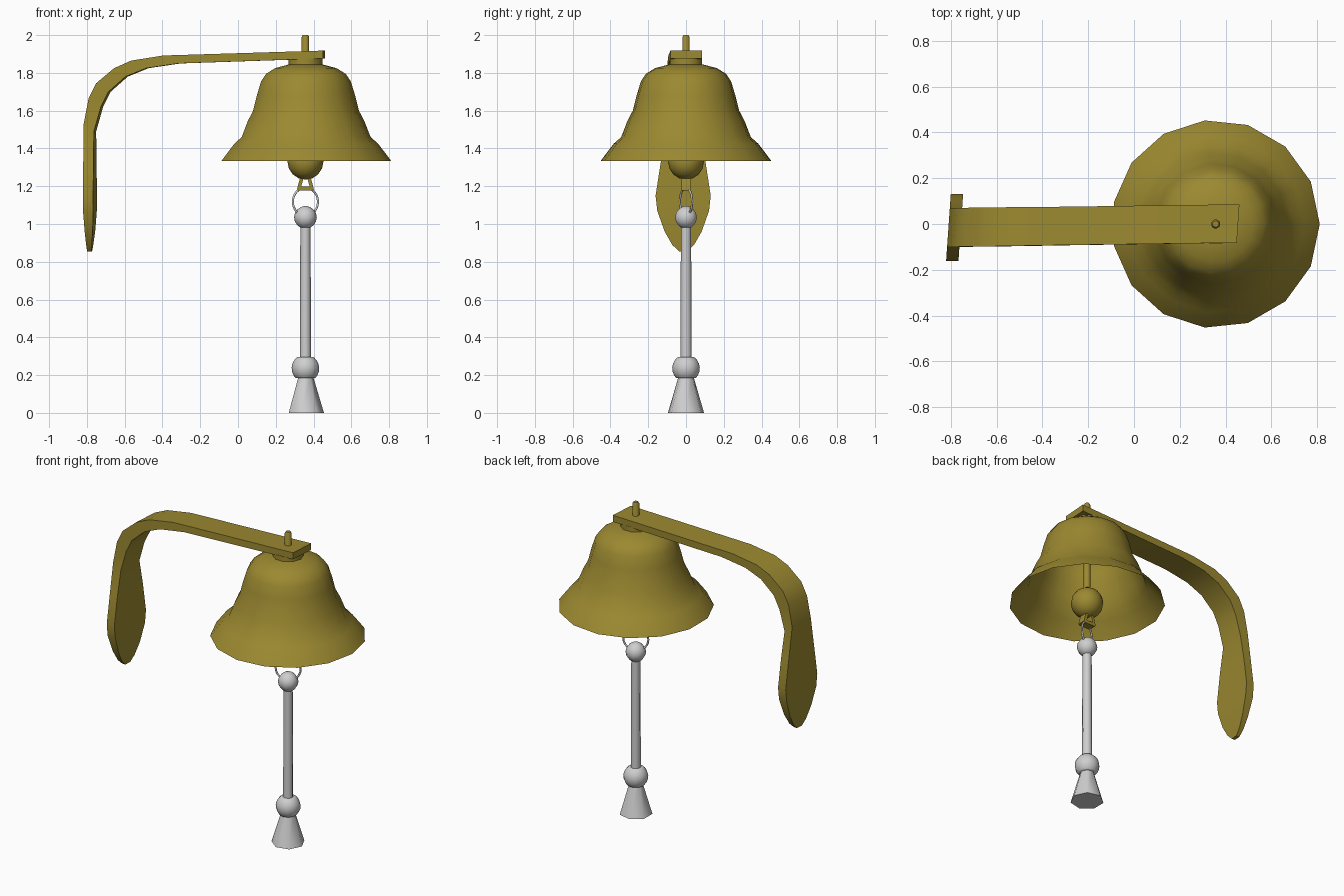
import bpy, bmesh, math
from mathutils import Matrix

if "Cube" in bpy.data.objects:
    bpy.data.objects.remove(bpy.data.objects["Cube"])

CX = 0.357  # axis of the bell and handle


def material(name, rgb):
    m = bpy.data.materials.new(name)
    m.diffuse_color = (*rgb, 1)
    m.use_nodes = True
    m.node_tree.nodes["Principled BSDF"].inputs["Base Color"].default_value = m.diffuse_color
    return m


BRASS = material("olive brass", (0.33, 0.25, 0.03))
STEEL = material("pale grey", (0.62, 0.62, 0.62))


def finish(name, bm, mat, angle=35):
    bmesh.ops.recalc_face_normals(bm, faces=bm.faces)
    me = bpy.data.meshes.new(name)
    bm.to_mesh(me)
    bm.free()
    me.materials.append(mat)
    ob = bpy.data.objects.new(name, me)
    bpy.context.collection.objects.link(ob)
    bpy.ops.object.select_all(action='DESELECT')
    ob.select_set(True)
    bpy.context.view_layer.objects.active = ob
    bpy.ops.object.shade_smooth_by_angle(angle=math.radians(angle))
    return ob


def lathe(name, profile, sides, mat, cap_start=True, cap_end=True, angle=50):
    """Revolve (radius, z) points around the vertical axis at CX."""
    bm = bmesh.new()
    rings = []
    for r, z in profile:
        rings.append([bm.verts.new((CX + r * math.cos(math.tau * i / sides),
                                    r * math.sin(math.tau * i / sides), z))
                      for i in range(sides)])
    for a, b in zip(rings, rings[1:]):
        for i in range(sides):
            j = (i + 1) % sides
            bm.faces.new((a[i], a[j], b[j], b[i]))
    if cap_start:
        bm.faces.new(rings[0])
    if cap_end:
        bm.faces.new(rings[-1])
    return finish(name, bm, mat, angle)


def ball(r, z0, z1, zc, n=8):
    """Profile of a sphere of radius r cut off at z0 and z1."""
    pts = []
    for i in range(n + 1):
        z = z0 + (z1 - z0) * (1 - math.cos(math.pi * i / n)) / 2
        pts.append((math.sqrt(max(r * r - (z - zc) ** 2, 1e-6)), z))
    return pts


# Bell shell, open underneath
lathe("bell", [(0.455, 1.333), (0.385, 1.425), (0.345, 1.46), (0.312, 1.545),
               (0.283, 1.60), (0.263, 1.68), (0.24, 1.755), (0.213, 1.795),
               (0.165, 1.825), (0.085, 1.846)], 15, BRASS, cap_start=False)
# Collar, bolt and clapper hanging below
lathe("collar", [(0.09, 1.838), (0.09, 1.876)], 10, BRASS)
lathe("bolt", [(0.02, 1.38), (0.02, 1.99), (0.014, 2.0)], 10, BRASS)
lathe("clapper", ball(0.095, 1.235, 1.425, 1.33), 16, BRASS)

# Hook under the clapper: two splayed legs and a cross bar
bm = bmesh.new()
for s in (-1, 1):
    g = bmesh.ops.create_cube(bm, size=1, matrix=Matrix.Translation(
        (CX + s * 0.027, 0, 1.215)) @ Matrix.Rotation(-s * 0.25, 4, 'Y')
        @ Matrix.Diagonal((0.018, 0.05, 0.07, 1)))
bmesh.ops.create_cube(bm, size=1, matrix=Matrix.Translation(
    (CX, 0, 1.188)) @ Matrix.Diagonal((0.08, 0.05, 0.02, 1)))
finish("clapper_hook", bm, BRASS)

# Wire ring joining the hook and the handle
bpy.ops.mesh.primitive_torus_add(major_radius=0.074, minor_radius=0.006,
                                 major_segments=24, minor_segments=6,
                                 location=(CX, 0, 1.118),
                                 rotation=(math.pi / 2, 0, math.radians(26)))
ring = bpy.context.object
ring.name = "ring"
ring.data.materials.append(STEEL)
bpy.ops.object.shade_smooth()

# Pull handle
lathe("handle_top_knob", ball(0.06, 0.978, 1.094, 1.035), 10, STEEL)
lathe("handle_shaft", [(0.03, 0.28), (0.027, 0.99)], 8, STEEL)
lathe("handle_lower_knob", ball(0.073, 0.184, 0.296, 0.236), 12, STEEL)
lathe("handle_foot", [(0.098, 0), (0.04, 0.195)], 7, STEEL, angle=60)

# Wall bracket: outer x, z, inner x, z, half width
stations = [
    (0.455, 1.918, 0.455, 1.876, 0.084), (-0.39, 1.892, -0.31, 1.85, 0.084),
    (-0.56, 1.865, -0.48, 1.825, 0.085), (-0.65, 1.825, -0.59, 1.78, 0.085),
    (-0.745, 1.745, -0.68, 1.70, 0.085), (-0.785, 1.665, -0.72, 1.62, 0.085),
    (-0.811, 1.53, -0.757, 1.49, 0.086), (-0.811, 1.33, -0.757, 1.33, 0.118),
    (-0.811, 1.15, -0.757, 1.15, 0.146), (-0.811, 1.07, -0.757, 1.07, 0.137),
    (-0.805, 0.96, -0.763, 0.96, 0.098), (-0.80, 0.89, -0.77, 0.89, 0.058),
    (-0.797, 0.855, -0.774, 0.855, 0.022)]
bm = bmesh.new()
loops = []
for ox, oz, ix, iz, w in stations:
    yc = 0.002 + 0.0135 * (ox - 0.455)  # bracket runs slightly askew
    loops.append([bm.verts.new((x + 0.07 * s * w, yc + s * w, z))
                  for x, z, s in ((ox, oz, -1), (ox, oz, 1), (ix, iz, 1), (ix, iz, -1))])
for a, b in zip(loops, loops[1:]):
    for i in range(4):
        j = (i + 1) % 4
        bm.faces.new((a[i], a[j], b[j], b[i]))
bm.faces.new(loops[0])
bm.faces.new(loops[-1])
finish("bracket", bm, BRASS)
